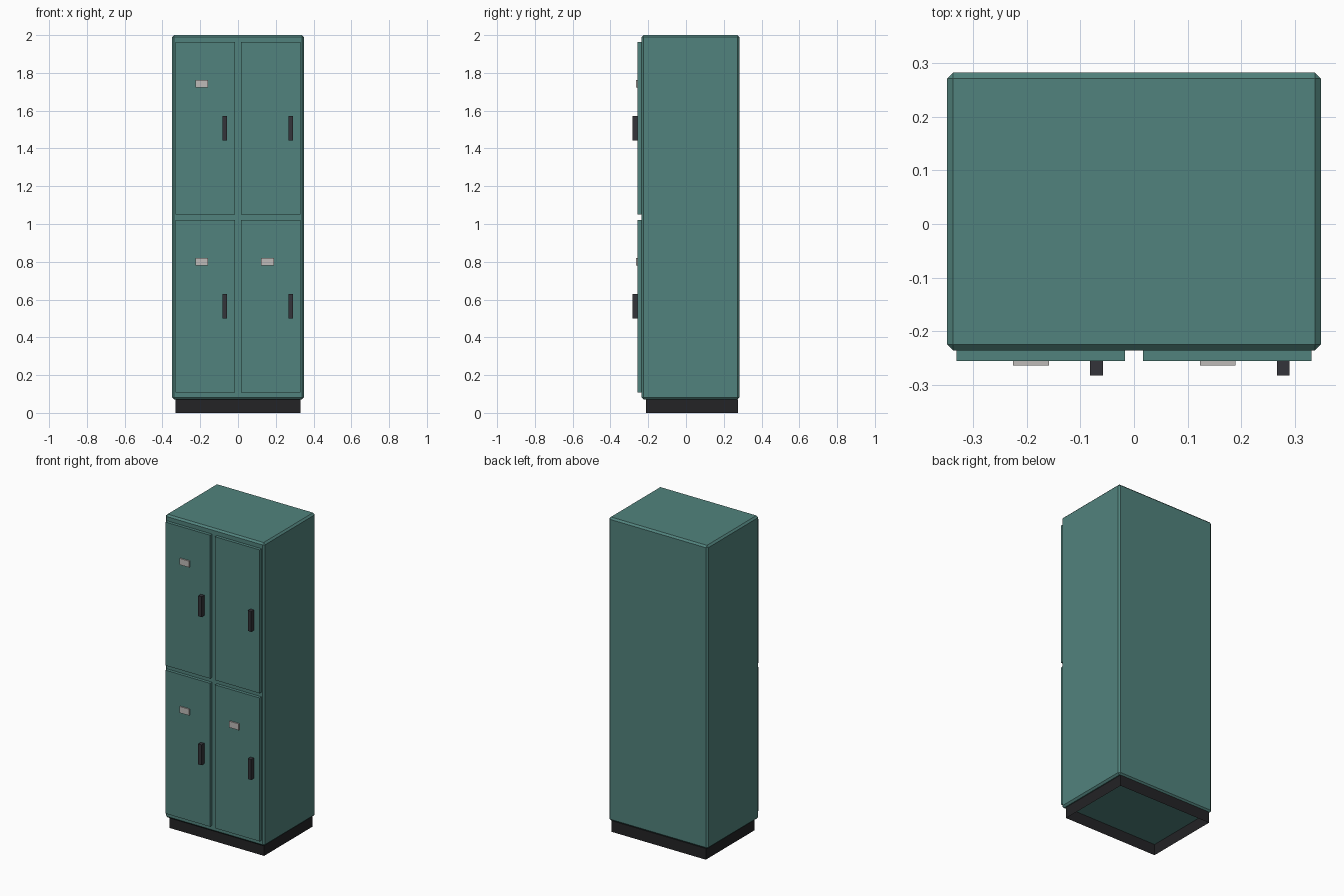
import bpy, bmesh

if "Cube" in bpy.data.objects:
    bpy.data.objects.remove(bpy.data.objects["Cube"])


def material(name, rgb):
    m = bpy.data.materials.new(name)
    m.diffuse_color = (*rgb, 1)
    m.use_nodes = True
    m.node_tree.nodes["Principled BSDF"].inputs["Base Color"].default_value = m.diffuse_color
    return m


GREEN = material("green_paint", (0.083, 0.226, 0.205))
BLACK = material("black_base", (0.017, 0.017, 0.019))
DARK = material("dark_handle", (0.034, 0.034, 0.041))
SILVER = material("silver_plate", (0.52, 0.50, 0.48))


def box(name, x, y, z, mat, bevel=0, open_bottom=False):
    """Box from (min, max) ranges, optionally chamfered or open below."""
    bm = bmesh.new()
    bmesh.ops.create_cube(bm, size=1)
    for v in bm.verts:
        v.co = [r[0] if c < 0 else r[1] for c, r in zip(v.co, (x, y, z))]
    bm.normal_update()
    if open_bottom:
        bottom = [f for f in bm.faces if f.normal.z < -0.5]
        bmesh.ops.delete(bm, geom=bottom, context='FACES')
    me = bpy.data.meshes.new(name)
    bm.to_mesh(me)
    bm.free()
    me.materials.append(mat)
    ob = bpy.data.objects.new(name, me)
    bpy.context.collection.objects.link(ob)
    if bevel:
        mod = ob.modifiers.new("chamfer", 'BEVEL')
        mod.width = bevel
        mod.segments = 1
    return ob


# Cabinet body with chamfered edges
box("cabinet_body", (-0.349, 0.349), (-0.236, 0.283), (0.071, 2.0), GREEN, bevel=0.011)

# Recessed plinth, a hollow shell open underneath
box("plinth", (-0.332, 0.332), (-0.212, 0.275), (0, 0.0712), BLACK, open_bottom=True)

# Four doors with handles; the upper right one has no label plate
for row, dz in (("lower", 0), ("upper", 0.942)):
    for side, dx in (("left", 0), ("right", 0.349)):
        tag = f"{row}_{side}"
        box(f"door_{tag}", (-0.332 + dx, -0.017 + dx), (-0.256, -0.235),
            (0.109 + dz, 1.021 + dz), GREEN)
        box(f"handle_{tag}", (-0.082 + dx, -0.058 + dx), (-0.283, -0.255),
            (0.499 + dz, 0.629 + dz), DARK)
        if tag != "upper_right":
            box(f"label_plate_{tag}", (-0.226 + dx, -0.159 + dx), (-0.264, -0.255),
                (0.781 + dz, 0.821 + dz), SILVER)
